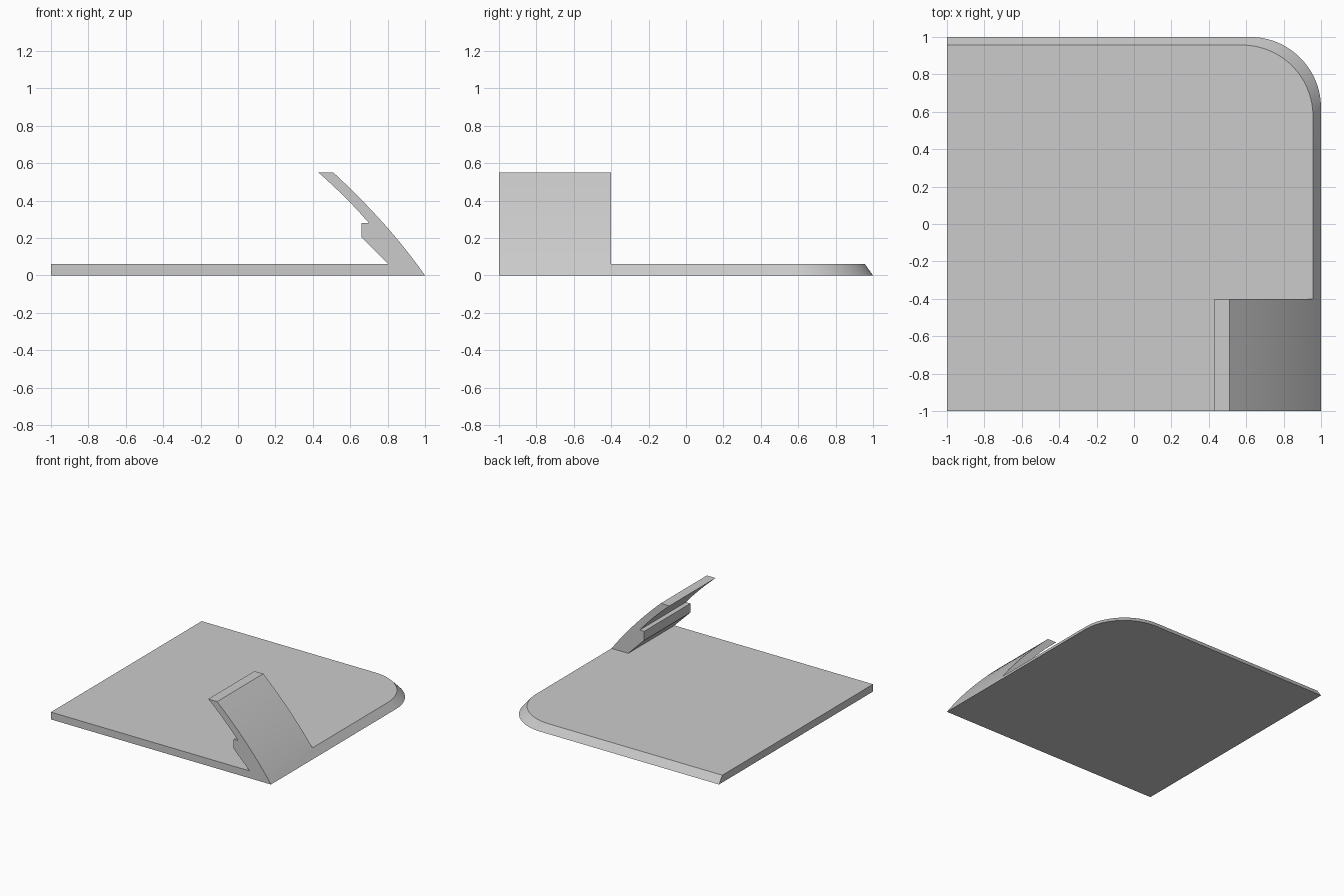
import bpy
import bmesh
from math import cos, sin, pi, radians

cube = bpy.data.objects.get("Cube")
if cube:
    bpy.data.objects.remove(cube)

THICK, TOP = 0.06, 0.55
CORNER = 0.38

grey = bpy.data.materials.new("light grey")
grey.use_nodes = True
grey.diffuse_color = (0.6, 0.6, 0.6, 1)
grey.node_tree.nodes["Principled BSDF"].inputs["Base Color"].default_value = (0.6, 0.6, 0.6, 1)


def outer_x(z):
    """Outer curve shared by the plate's bevel and the clip's back."""
    return 1 - 0.70 * z - 0.347 * z * z


def loft(name, start, end, skip=None):
    """Solid between two matching outlines, optionally without one side."""
    bm = bmesh.new()
    a = [bm.verts.new(p) for p in start]
    b = [bm.verts.new(p) for p in end]
    bm.faces.new(a)
    bm.faces.new(b)
    n = len(a)
    sides = [bm.faces.new((a[i], a[(i + 1) % n], b[(i + 1) % n], b[i])) for i in range(n)]
    bmesh.ops.recalc_face_normals(bm, faces=bm.faces)
    if skip is not None:
        bmesh.ops.delete(bm, geom=[sides[skip]], context='FACES_ONLY')
    mesh = bpy.data.meshes.new(name)
    bm.to_mesh(mesh)
    bm.free()
    mesh.materials.append(grey)
    obj = bpy.data.objects.new(name, mesh)
    bpy.context.collection.objects.link(obj)
    bpy.ops.object.select_all(action='DESELECT')
    obj.select_set(True)
    bpy.context.view_layer.objects.active = obj
    bpy.ops.object.shade_smooth_by_angle(angle=radians(20))
    return obj


def plate_outline(z):
    """Square with one rounded corner, shifted inwards as it rises."""
    edge = outer_x(z)
    c = edge - CORNER
    arc = [(c + CORNER * cos(t * pi / 64), c + CORNER * sin(t * pi / 64), z) for t in range(33)]
    return [(-1, -1, z), (edge, -1, z)] + arc + [(-1, edge, z)]


# Base plate with sloped back and left edges
loft("base_plate", plate_outline(0), plate_outline(THICK))

# Leaning clip with a hooked inner side
STEPS = 16
back = [THICK + (TOP - THICK) * i / STEPS for i in range(STEPS + 1)]
profile = [(outer_x(z), z) for z in back]
for i in range(9):
    t = i / 8
    profile.append((0.43 + 0.27 * t + 0.04 * t * (1 - t), TOP - 0.27 * t))
profile += [(0.66, 0.28), (0.66, 0.205), (0.805, THICK)]
loft("clip", [(x, -1, z) for x, z in profile], [(x, -0.4, z) for x, z in profile],
     skip=len(profile) - 1)
